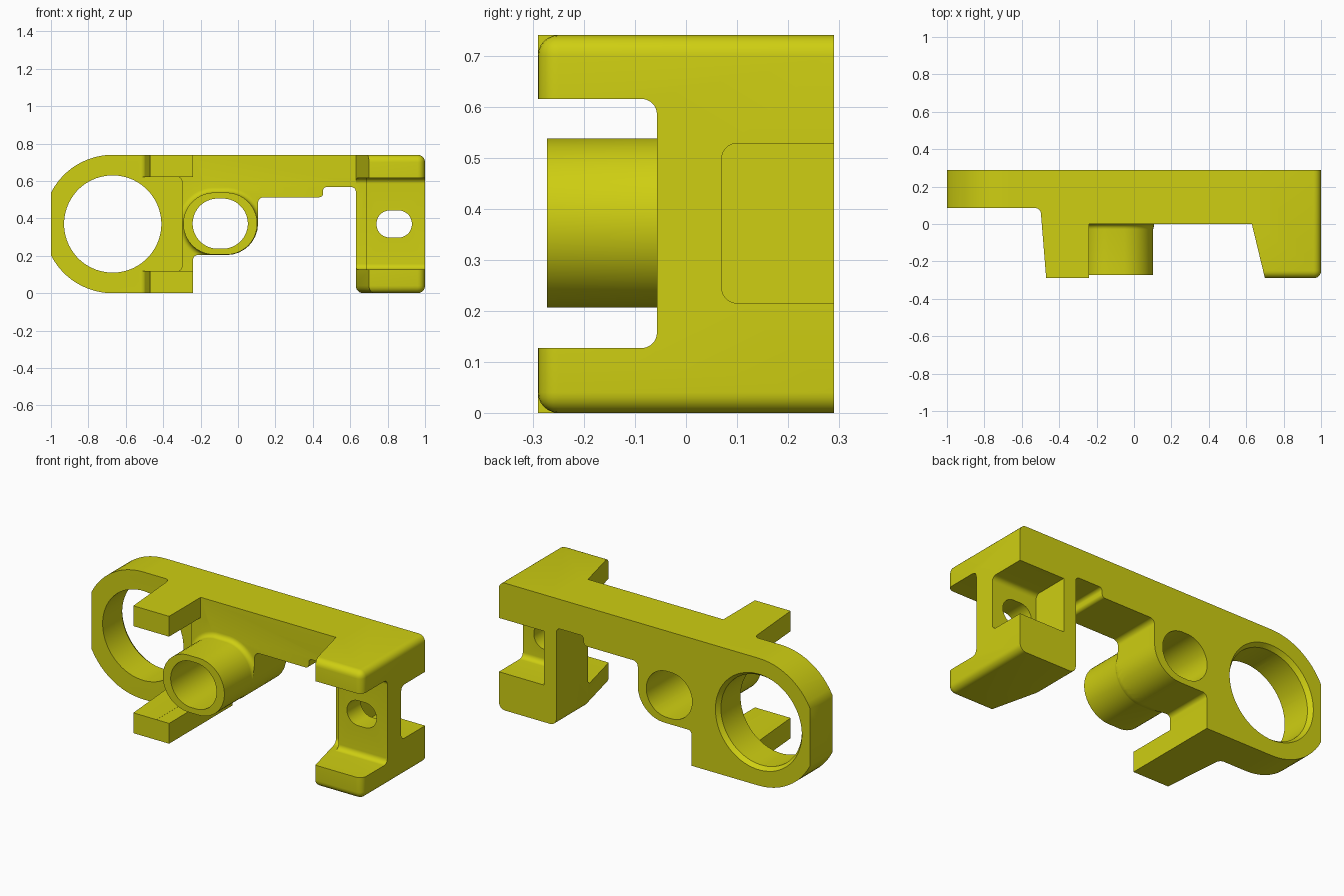
import bpy, bmesh, math
from mathutils import Vector

cube = bpy.data.objects.get("Cube")
if cube:
    bpy.data.objects.remove(cube)

yellow = bpy.data.materials.new("yellow plastic")
yellow.use_nodes = True
colour = (0.62, 0.62, 0.006, 1)
yellow.diffuse_color = colour
yellow.node_tree.nodes["Principled BSDF"].inputs["Base Color"].default_value = colour

H = 0.74      # overall height
Y = 0.29      # half depth
MID = H / 2


def finish(name, bm):
    bmesh.ops.recalc_face_normals(bm, faces=bm.faces)
    me = bpy.data.meshes.new(name)
    bm.to_mesh(me)
    bm.free()
    me.materials.append(yellow)
    ob = bpy.data.objects.new(name, me)
    bpy.context.collection.objects.link(ob)
    return ob


def rounded(corners, steps=8):
    """Outline from (u, v, fillet radius) corners."""
    out = []
    n = len(corners)
    for i, c in enumerate(corners):
        p, r = Vector(c[:2]), c[2]
        if r == 0:
            out.append(tuple(p))
            continue
        a = (Vector(corners[i - 1][:2]) - p).normalized()
        b = (Vector(corners[(i + 1) % n][:2]) - p).normalized()
        half = a.angle(b) / 2
        centre = p + (a + b).normalized() * r / math.sin(half)
        s, e = p + a * r / math.tan(half) - centre, p + b * r / math.tan(half) - centre
        sweep = math.pi - 2 * half
        for k in range(steps + 1):
            t = k / steps
            q = (s * math.sin((1 - t) * sweep) + e * math.sin(t * sweep)) / math.sin(sweep)
            out.append(tuple(centre + q))
    return out


def prism(name, outline, axis, a, b):
    """Extrude a 2D outline along one axis from a to b."""
    place = {"x": lambda u, v, t: (t, u, v),
             "y": lambda u, v, t: (u, t, v),
             "z": lambda u, v, t: (u, v, t)}[axis]
    bm = bmesh.new()
    ends = [[bm.verts.new(place(u, v, t)) for u, v in outline] for t in (a, b)]
    bm.faces.new(ends[0])
    bm.faces.new(ends[1])
    n = len(outline)
    for i in range(n):
        j = (i + 1) % n
        bm.faces.new((ends[0][i], ends[0][j], ends[1][j], ends[1][i]))
    return finish(name, bm)


def loft(name, x, z, rings, seg=48):
    """Stacked stadium rings along y, each (y, half straight, radius)."""
    bm = bmesh.new()
    loops = []
    for y, straight, r in rings:
        loop = []
        for i in range(seg):
            t = 2 * math.pi * (i + 0.5) / seg
            shift = math.copysign(straight, math.cos(t))
            loop.append(bm.verts.new((x + shift + r * math.cos(t), y, z + r * math.sin(t))))
        loops.append(loop)
    for p, q in zip(loops, loops[1:]):
        for i in range(seg):
            j = (i + 1) % seg
            bm.faces.new((p[i], p[j], q[j], q[i]))
    bm.faces.new(loops[0])
    bm.faces.new(loops[-1])
    return finish(name, bm)


def box(name, x0, x1, y0, y1, z0, z1):
    return prism(name, [(x0, z0), (x1, z0), (x1, z1), (x0, z1)], "y", y0, y1)


def combine(target, other, operation):
    mod = target.modifiers.new("combine", "BOOLEAN")
    mod.operation = operation
    mod.solver = "EXACT"
    mod.object = other
    bpy.context.view_layer.objects.active = target
    bpy.ops.object.modifier_apply(modifier=mod.name)
    bpy.data.objects.remove(other)


# Back plate: clipped ring end, stepped underside, straight top
clip = math.acos(0.33 / 0.37)
ring = []
for lo, hi in ((math.pi / 2, math.pi - clip), (math.pi + clip, 1.5 * math.pi)):
    for k in range(13):
        t = lo + (hi - lo) * k / 12
        ring.append((-0.67 + 0.37 * math.cos(t), MID + 0.37 * math.sin(t), 0))
outline = ring + [(-0.24, 0, 0), (-0.24, 0.204, 0.025), (0.107, 0.204, 0.168),
                  (0.107, 0.513, 0.03), (0.455, 0.513, 0.02), (0.455, 0.568, 0.02),
                  (0.63, 0.568, 0.025), (0.63, 0.5, 0), (0.66, 0.5, 0), (0.66, H, 0)]
bracket = prism("bracket", rounded(outline), "y", 0, Y)

# Left clip with two prongs
combine(bracket, box("left_clip", -0.52, -0.24, -Y, 0.1, 0, H), "UNION")
recess = [(-1.2, -0.5, 0), (-0.4525, -0.5, 0), (-0.5, 0.085, 0.03), (-1.2, 0.085, 0)]
combine(bracket, prism("ring_recess", rounded(recess), "z", -0.1, 0.9), "DIFFERENCE")
combine(bracket, box("clip_gap", -0.32, -0.2, -0.5, 0, 0.118, 0.622), "DIFFERENCE")

# Flared foot of the tube
foot = []
for k in range(7):
    a = math.pi / 2 * k / 6
    foot.append((-0.028 * (1 - math.sin(a)), 0.032, 0.166 + 0.028 * (1 - math.cos(a))))
collar = loft("tube_foot", -0.095, 0.372, foot + [(0.05, 0.032, 0.194)])
combine(collar, prism("foot_trim", rounded(outline), "y", -0.2, 0.2), "INTERSECT")
combine(bracket, collar, "UNION")
pocket = [(-1.2, 0.118, 0), (-0.3, 0.118, 0.025), (-0.3, 0.622, 0.025), (-1.2, 0.622, 0)]
combine(bracket, prism("clip_pocket", rounded(pocket), "y", -0.5, 0.085), "DIFFERENCE")

# Tube and its bore
combine(bracket, loft("tube", -0.095, 0.372, [(-0.272, 0.032, 0.166), (0.06, 0.032, 0.166)]), "UNION")
combine(bracket, loft("tube_bore", -0.095, 0.372, [(-0.5, 0.0135, 0.134), (0.5, 0.0135, 0.134)]), "DIFFERENCE")

# Large ring hole, flared at the back
combine(bracket, loft("ring_hole", -0.67, MID,
                      [(-0.5, 0, 0.26), (Y - 0.025, 0, 0.26), (Y, 0, 0.278), (Y + 0.05, 0, 0.278)],
                      64), "DIFFERENCE")

# Right block with a slanted inner side and rounded outer edges
side = [(0.63, Y), (0.63, 0), (0.70, -Y), (1, -Y), (1, Y)]
block = prism("right_block", side, "z", 0, H)
bm = bmesh.new()
bm.from_mesh(block.data)
edges = []
for e in bm.edges:
    m = (e.verts[0].co + e.verts[1].co) / 2
    level = m.z < 0.01 or m.z > H - 0.01
    front = m.y < -Y + 0.01 and m.x > 0.75
    outer = m.x > 0.99 and level and m.y < 0.2
    inner_bottom = m.x < 0.69 and m.z < 0.01
    if front or outer or inner_bottom:
        edges.append(e)
bmesh.ops.bevel(bm, geom=edges, offset=0.04, segments=6, profile=0.5, affect="EDGES")
bm.to_mesh(block.data)
bm.free()


def channel(y0, y1, z0, z1, r, deep_end):
    """Rounded y-z outline, filleted at its deep end."""
    r0, r1 = (r, 0) if deep_end == y0 else (0, r)
    return rounded([(y0, z0, r0), (y1, z0, r1), (y1, z1, r1), (y0, z1, r0)])


# Front channel, its deeper inner step, rear pocket and slot
for name, shape, x0, x1 in (
        ("front_channel", channel(-0.5, -0.057, 0.127, 0.615, 0.03, -0.057), 0.5, 1.2),
        ("channel_step", channel(-0.5, 0.0, 0.127, 0.615, 0.03, 0.0), 0.5, 0.685),
        ("rear_pocket", channel(0.07, 0.5, 0.215, 0.528, 0.03, 0.07), 0.71, 1.2)):
    combine(block, prism(name, shape, "x", x0, x1), "DIFFERENCE")
combine(block, loft("slot", 0.835, MID, [(-0.2, 0.022, 0.073), (0.2, 0.022, 0.073)], 32), "DIFFERENCE")
combine(bracket, block, "UNION")

# Smooth fillets, crisp edges
bpy.ops.object.select_all(action="DESELECT")
bracket.select_set(True)
bpy.context.view_layer.objects.active = bracket
bpy.ops.object.shade_smooth_by_angle(angle=math.radians(30))
